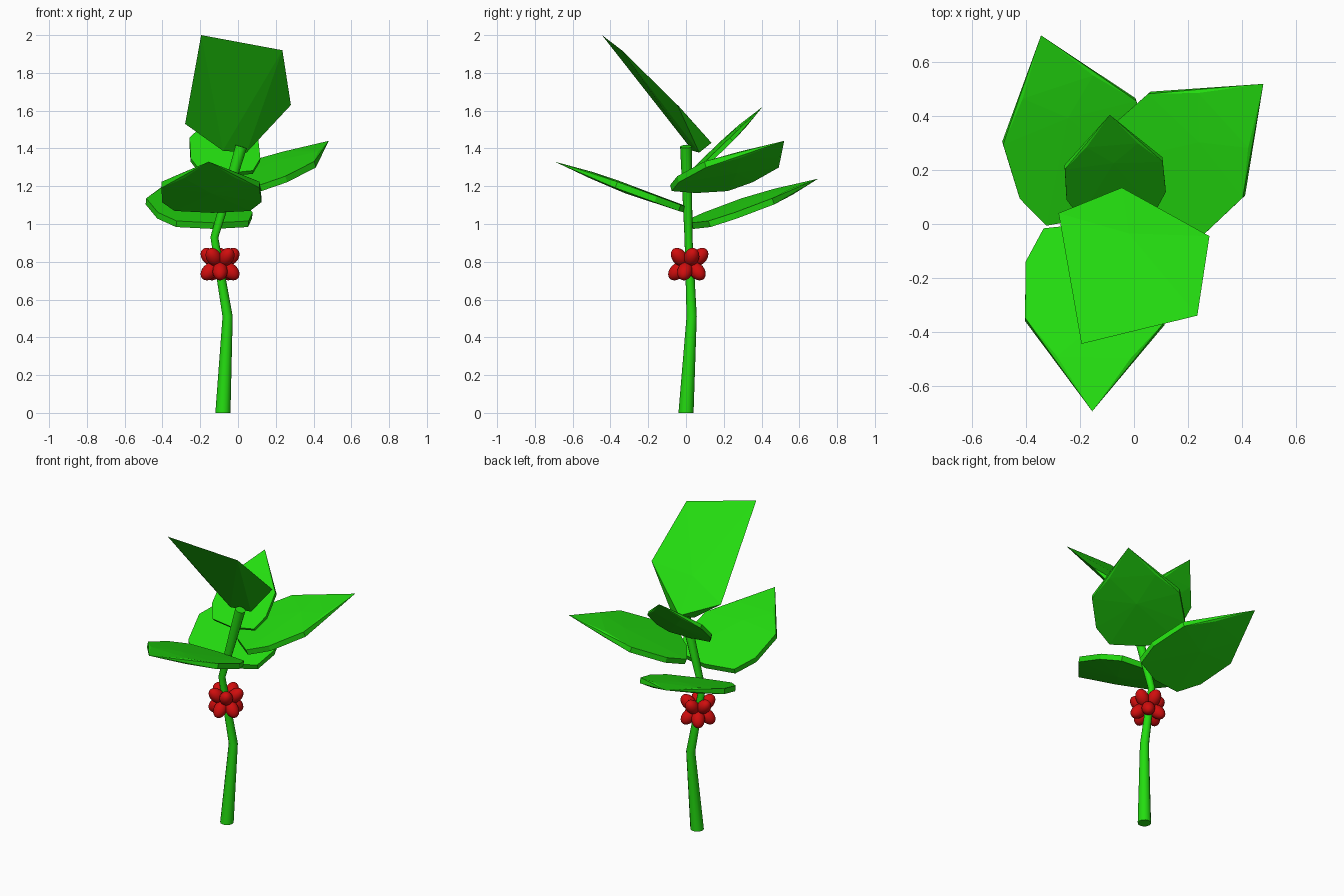
import bpy, bmesh, math
from mathutils import Vector

if "Cube" in bpy.data.objects:
    bpy.data.objects.remove(bpy.data.objects["Cube"])


def material(name, rgb):
    m = bpy.data.materials.new(name)
    m.diffuse_color = (*rgb, 1)
    m.use_nodes = True
    m.node_tree.nodes["Principled BSDF"].inputs["Base Color"].default_value = m.diffuse_color
    return m


GREEN = material("leaf green", (0.017, 0.72, 0.005))
RED = material("berry red", (0.63, 0.004, 0.004))


def finish(bm, name, mat, smooth=False):
    bmesh.ops.recalc_face_normals(bm, faces=bm.faces[:])
    me = bpy.data.meshes.new(name)
    bm.to_mesh(me)
    bm.free()
    me.materials.append(mat)
    ob = bpy.data.objects.new(name, me)
    bpy.context.collection.objects.link(ob)
    if smooth:
        bpy.ops.object.select_all(action='DESELECT')
        ob.select_set(True)
        bpy.context.view_layer.objects.active = ob
        bpy.ops.object.shade_smooth_by_angle(angle=math.radians(35))
    return ob


def hull(points, name):
    """Flat-faced solid wrapped round a few points."""
    bm = bmesh.new()
    for p in points:
        bm.verts.new(p)
    bmesh.ops.convex_hull(bm, input=bm.verts[:])
    loose = [v for v in bm.verts if not v.link_faces]
    bmesh.ops.delete(bm, geom=loose, context='VERTS')
    bmesh.ops.dissolve_limit(bm, angle_limit=math.radians(1),
                             verts=bm.verts[:], edges=bm.edges[:])
    return finish(bm, name, GREEN)


# Bent, tapering stem: position and radius at each kink
STEM = [((-0.08, 0, 0), 0.04), ((-0.055, 0.03, 0.51), 0.027),
        ((-0.125, 0.013, 0.93), 0.021), ((0.017, 0, 1.41), 0.031)]
SIDES = 12
bm = bmesh.new()
pts = [Vector(p) for p, r in STEM]
rings = []
for i, (p, r) in enumerate(STEM):
    d = (pts[min(i + 1, 3)] - pts[max(i - 1, 0)]).normalized()
    if i == 0:
        d = Vector((0, 0, 1))
    u = Vector((0, 1, 0)).cross(d).normalized()
    v = d.cross(u)
    rings.append([bm.verts.new(pts[i] + r * (u * math.cos(t) + v * math.sin(t)))
                  for t in (2 * math.pi * k / SIDES for k in range(SIDES))])
for a, b in zip(rings, rings[1:]):
    for k in range(SIDES):
        j = (k + 1) % SIDES
        bm.faces.new((a[k], a[j], b[j], b[k]))
bm.faces.new(rings[0])
bm.faces.new(rings[-1])
finish(bm, "stem", GREEN, smooth=True)

# Pointed leaves: half outline as (fraction along, half width / length)
OUTLINE = [(0.72, 0.185), (0.52, 0.35), (0.22, 0.355), (0.04, 0.27)]


def leaf(name, base, tip):
    base, tip = Vector(base), Vector(tip)
    axis = tip - base
    length = axis.length
    side = axis.cross(Vector((0, 0, 1))).normalized()
    up = side.cross(axis).normalized()
    half = 0.023 * length
    points = [tip]
    for h in (half, -half):
        points.append(base + up * h)
        for f, w in OUTLINE:
            for s in (-1, 1):
                points.append(base + axis * f + side * (s * w * length) + up * h)
    # slight keel under the midrib and crown above it
    points.append(base + axis * 0.45 - up * half * 1.7)
    points.append(base + axis * 0.55 + up * half * 1.3)
    return hull(points, name)


leaf("front_leaf", (-0.135, 0.0, 1.075), (-0.155, -0.695, 1.33))
leaf("right_leaf", (-0.036, 0.05, 1.18), (0.48, 0.52, 1.44))
leaf("left_leaf", (-0.127, 0.035, 0.99), (-0.345, 0.70, 1.24))
leaf("back_leaf", (-0.06, 0.03, 1.26), (-0.09, 0.405, 1.62))

# Broad top leaf: flat upper side, deep keel at the base
hull([(-0.195, -0.445, 2.0), (0.235, -0.34, 1.92), (0.28, -0.045, 1.63),
      (-0.045, 0.135, 1.43), (-0.28, 0.04, 1.53), (0.045, 0.07, 1.378),
      (-0.08, 0.035, 1.388), (-0.02, -0.035, 1.62)], "top_leaf")

# Two rings of egg-shaped berries, tilted up and down
CENTRE = Vector((-0.095, 0.012, 0))
for row, z, tilt, turn in (("upper", 0.825, 1, 0.5), ("lower", 0.75, -1, 0)):
    for i in range(5):
        t = -math.pi / 2 + 2 * math.pi * (i + turn) / 5
        out = Vector((math.cos(t), math.sin(t), 0))
        bm = bmesh.new()
        bmesh.ops.create_uvsphere(bm, u_segments=16, v_segments=10, radius=0.04)
        ob = finish(bm, f"{row}_berry_{i + 1}", RED, smooth=True)
        ob.scale = (1, 1, 1.4)
        ob.rotation_euler = (out + Vector((0, 0, tilt))).to_track_quat('Z', 'Y').to_euler()
        ob.location = CENTRE + out * 0.058 + Vector((0, 0, z))
